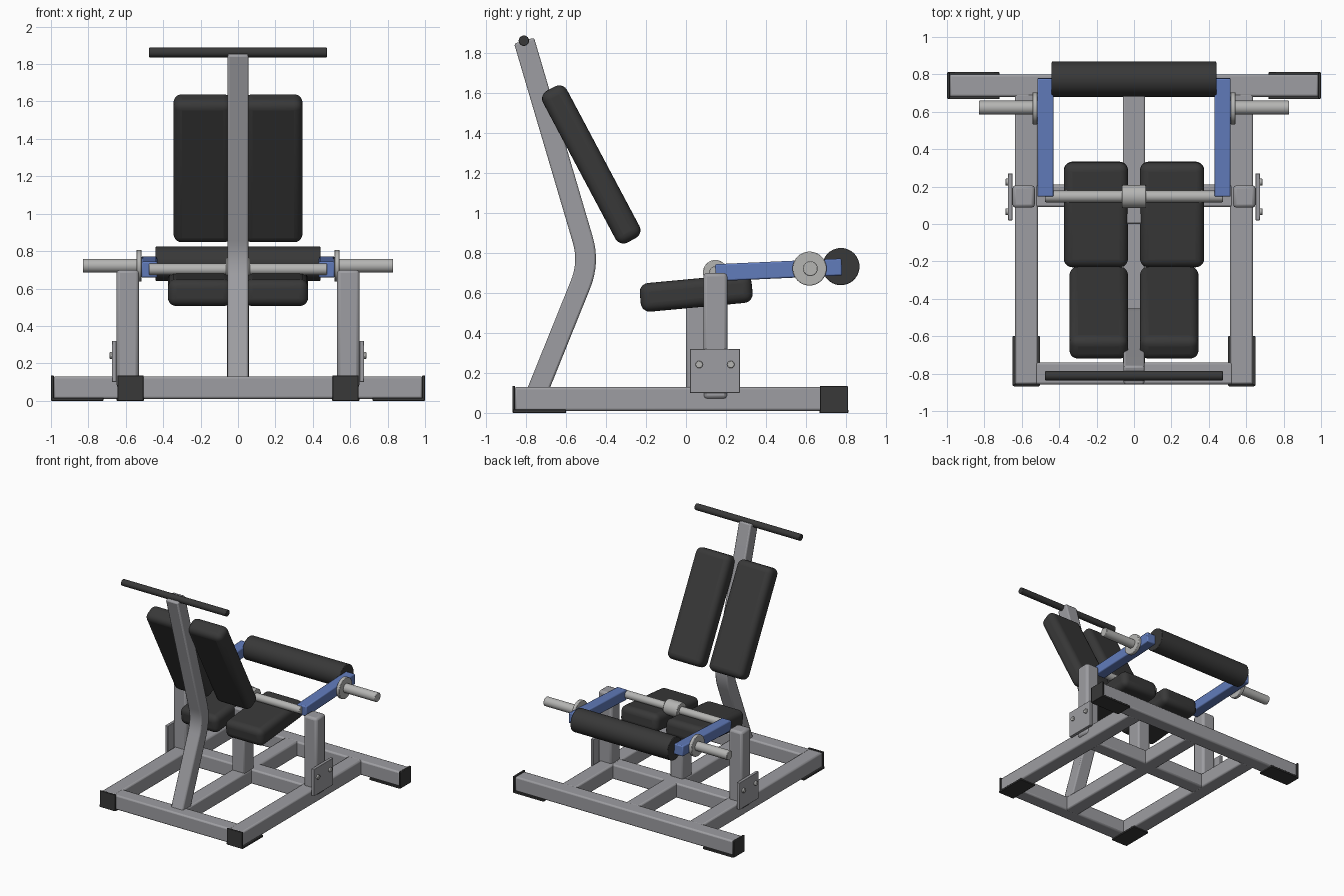
import bpy, bmesh, math
from mathutils import Vector, Matrix

if "Cube" in bpy.data.objects:
    bpy.data.objects.remove(bpy.data.objects["Cube"])


def mat(name, rgb):
    m = bpy.data.materials.new(name)
    m.diffuse_color = (*rgb, 1)
    m.use_nodes = True
    m.node_tree.nodes["Principled BSDF"].inputs["Base Color"].default_value = m.diffuse_color
    return m


FRAME = mat("frame_grey", (0.34, 0.34, 0.36))
STEEL = mat("bare_steel", (0.46, 0.46, 0.45))
BLACK = mat("black_padding", (0.04, 0.04, 0.04))
BLUE = mat("blue_arm", (0.12, 0.2, 0.5))


def finish(name, bm, material, bevel=0, segs=2):
    bmesh.ops.recalc_face_normals(bm, faces=bm.faces)
    me = bpy.data.meshes.new(name)
    bm.to_mesh(me)
    bm.free()
    ob = bpy.data.objects.new(name, me)
    bpy.context.collection.objects.link(ob)
    me.materials.append(material)
    if bevel:
        mod = ob.modifiers.new("bevel", 'BEVEL')
        mod.width, mod.segments = bevel, segs
        mod.limit_method, mod.angle_limit = 'ANGLE', math.radians(40)
    bpy.ops.object.select_all(action='DESELECT')
    ob.select_set(True)
    bpy.context.view_layer.objects.active = ob
    bpy.ops.object.shade_smooth_by_angle(angle=math.radians(35))
    return ob


def box(name, x, y, z, material=FRAME, bevel=0.012, segs=2, tilt=0):
    """Box from min/max ranges, optionally tilted about x through its centre."""
    bm = bmesh.new()
    bmesh.ops.create_cube(bm, size=1)
    size = [r[1] - r[0] for r in (x, y, z)]
    mid = Vector([(r[1] + r[0]) / 2 for r in (x, y, z)])
    bmesh.ops.scale(bm, vec=size, verts=bm.verts)
    bmesh.ops.transform(bm, verts=bm.verts, matrix=Matrix.Translation(mid)
                        @ Matrix.Rotation(math.radians(tilt), 4, 'X'))
    return finish(name, bm, material, bevel, segs)


def rod(name, x0, x1, y, z, r, material=STEEL, bevel=0.004):
    """Cylinder along x."""
    bm = bmesh.new()
    bmesh.ops.create_cone(bm, cap_ends=True, segments=40, radius1=r, radius2=r,
                          depth=abs(x1 - x0))
    bmesh.ops.transform(bm, verts=bm.verts,
                        matrix=Matrix.Translation(((x0 + x1) / 2, y, z))
                        @ Matrix.Rotation(math.pi / 2, 4, 'Y'))
    return finish(name, bm, material, bevel)


def span(s, a, b):
    return tuple(sorted((s * a, s * b)))


# Floor frame
Z = (0.01, 0.13)
box("wide_cross_beam", (-0.988, 0.988), (0.68, 0.80), Z)
box("middle_cross_beam", (-0.53, 0.53), (0.09, 0.21), Z)
box("narrow_cross_beam", (-0.53, 0.53), (-0.858, -0.74), Z)
box("centre_beam", (-0.06, 0.06), (-0.76, 0.70), Z)
box("seat_post", (-0.058, 0.058), (0.0, 0.125), (0.12, 0.645))

# Bent backrest spine: filleted path, offset both ways, extruded in x
bottom, bend, top = Vector((-0.767, 0.05)), Vector((-0.483, 0.753)), Vector((-0.81, 1.862))
a = bend + (bottom - bend).normalized() * 0.12
b = bend + (top - bend).normalized() * 0.12
path = [bottom]
for i in range(9):
    t = i / 8
    path.append(a * (1 - t) ** 2 + bend * 2 * t * (1 - t) + b * t * t)
path.append(top)
left, right = [], []
for i, p in enumerate(path):
    d = (path[min(i + 1, len(path) - 1)] - path[max(i - 1, 0)]).normalized()
    n = Vector((d.y, -d.x)) * 0.052
    right.append(p + n)
    left.append(p - n)
bm = bmesh.new()
face = bm.faces.new([bm.verts.new((-0.055, p.x, p.y)) for p in right + left[::-1]])
ext = bmesh.ops.extrude_face_region(bm, geom=[face])
bmesh.ops.translate(bm, vec=(0.11, 0, 0),
                    verts=[v for v in ext["geom"] if isinstance(v, bmesh.types.BMVert)])
finish("backrest_spine", bm, FRAME, 0.01)
rod("top_handle", -0.475, 0.475, -0.811, 1.862, 0.026, BLACK)

# Lever shaft and roller
rod("pivot_shaft", -0.475, 0.475, 0.147, 0.703, 0.031)
rod("pivot_collar", -0.063, 0.063, 0.147, 0.703, 0.062)
rod("leg_roller", -0.44, 0.44, 0.775, 0.732, 0.093, BLACK)

for s, side in ((-1, "left"), (1, "right")):
    # Side rail, upright and bolted plate
    box(side + "_rail", span(s, 0.513, 0.637), (-0.858, 0.70), Z)
    box(side + "_upright", span(s, 0.53, 0.65), (0.087, 0.207), (0.07, 0.70), bevel=0.018)
    box(side + "_bolt_plate", span(s, 0.65, 0.674), (0.02, 0.27), (0.10, 0.32), bevel=0.003)
    for k, y in enumerate((0.066, 0.224)):
        rod(f"{side}_bolt_{k + 1}", s * 0.66, s * 0.688, y, 0.242, 0.018)

    # End caps: end plate, foot plate and low side lips
    box(side + "_beam_end_cap", span(s, 0.985, 1.0), (0.67, 0.81), (0, 0.135), BLACK, 0.004)
    box(side + "_beam_foot", span(s, 0.72, 0.995), (0.667, 0.813), (0, 0.016), BLACK, 0.003)
    box(side + "_rail_end_cap", span(s, 0.505, 0.645), (-0.868, -0.855), (0, 0.135), BLACK, 0.004)
    box(side + "_rail_foot", span(s, 0.502, 0.65), (-0.865, -0.60), (0, 0.016), BLACK, 0.003)

    # Lever arm with weight horn
    box(side + "_lever_arm", span(s, 0.43, 0.517), (0.147, 0.78), (0.673, 0.758), BLUE, 0.008,
        tilt=2.6)
    rod(side + "_weight_flange", s * 0.515, s * 0.543, 0.618, 0.722, 0.085)
    rod(side + "_weight_horn", s * 0.50, s * 0.83, 0.622, 0.722, 0.037)

    # Split seat and backrest cushions
    box(side + "_seat_pad", span(s, 0.032, 0.375), (-0.23, 0.332), (0.528, 0.672), BLACK, 0.045, 5,
        tilt=5.3)
    box(side + "_back_pad", span(s, 0.032, 0.345), (-0.542, -0.406), (0.813, 1.673), BLACK,
        0.045, 5, tilt=28)
